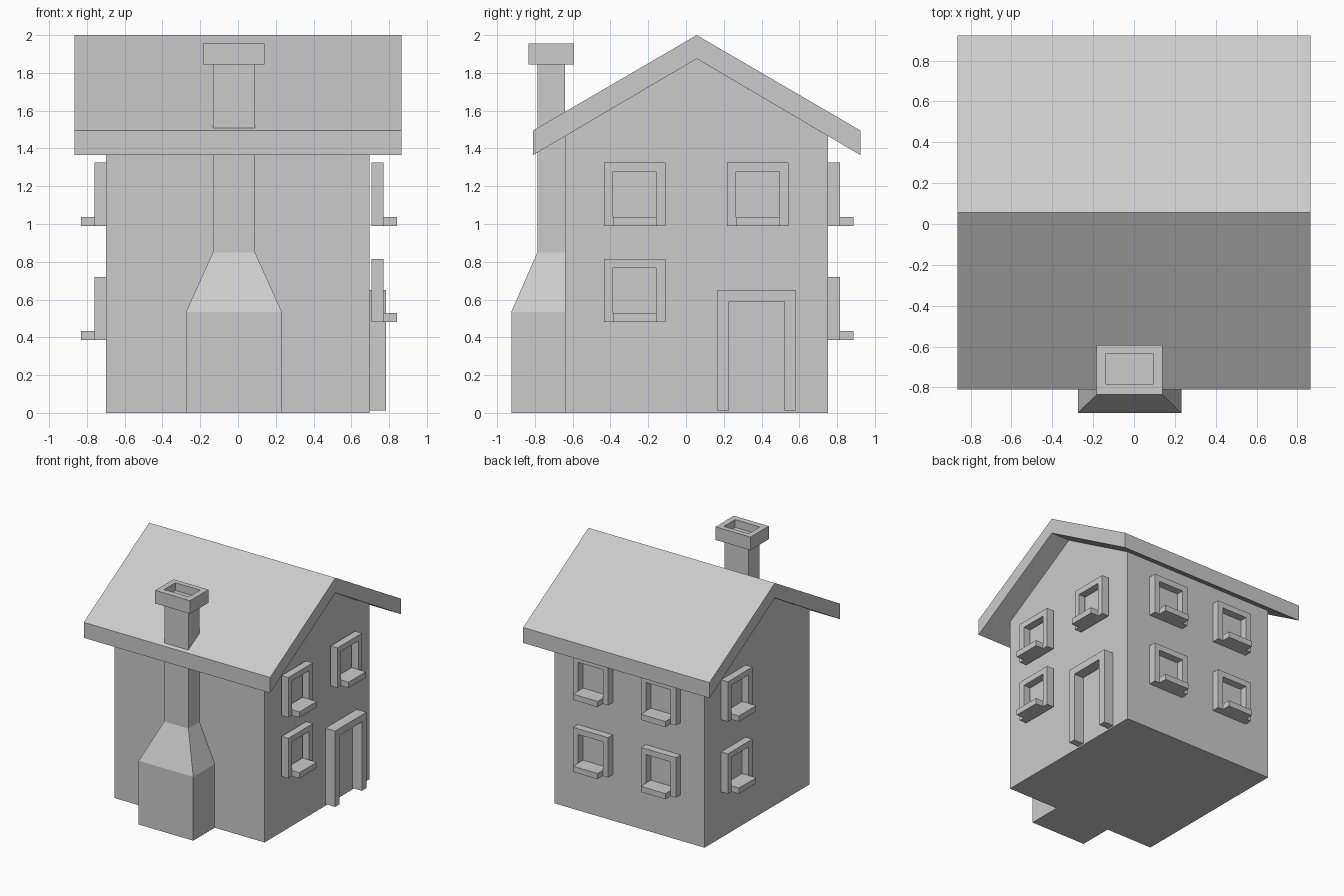
import bpy, bmesh, math
from mathutils import Matrix

if "Cube" in bpy.data.objects:
    bpy.data.objects.remove(bpy.data.objects["Cube"])


def finish(name, bm, mat=None):
    if mat:
        bmesh.ops.transform(bm, matrix=mat, verts=bm.verts)
    bmesh.ops.recalc_face_normals(bm, faces=bm.faces)
    me = bpy.data.meshes.new(name)
    bm.to_mesh(me)
    bm.free()
    ob = bpy.data.objects.new(name, me)
    bpy.context.collection.objects.link(ob)
    return ob


def prism(name, profile, x0, x1, mat=None):
    """Extrude a (y, z) profile along x."""
    bm = bmesh.new()
    f = bm.faces.new([bm.verts.new((x0, y, z)) for y, z in profile])
    ext = bmesh.ops.extrude_face_region(bm, geom=[f])["geom"]
    bmesh.ops.translate(bm, vec=(x1 - x0, 0, 0),
                        verts=[v for v in ext if isinstance(v, bmesh.types.BMVert)])
    return finish(name, bm, mat)


def loft(name, rings):
    """Skin rectangles (x0, x1, y0, y1, z) from first to last and cap both ends."""
    bm = bmesh.new()
    loops = [[bm.verts.new(p) for p in ((a, c, z), (b, c, z), (b, d, z), (a, d, z))]
             for a, b, c, d, z in rings]
    for lo, hi in zip(loops, loops[1:]):
        for i in range(4):
            j = (i + 1) % 4
            bm.faces.new((lo[i], lo[j], hi[j], hi[i]))
    bm.faces.new(loops[0][::-1])
    bm.faces.new(loops[-1])
    return finish(name, bm)


def arch(w, h, t):
    """Upside-down U profile: outer width w, height h, bar thickness t."""
    a, b = w / 2, w / 2 - t
    return [(-a, 0), (-a, h), (a, h), (a, 0), (b, 0), (b, h - t), (-b, h - t), (-b, 0)]


def window(name, x, y, z, angle):
    """Frame and sill, placed on a wall facing the given angle."""
    m = Matrix.Translation((x, y, z)) @ Matrix.Rotation(math.radians(angle), 4, 'Z')
    prism(name + "_frame", arch(0.325, 0.335, 0.048), 0, 0.063, m)
    prism(name + "_sill", [(-.1145, 0), (.1145, 0), (.1145, .048), (-.1145, .048)],
          0, 0.133, m)


# House walls with gables reaching the roof underside
RY = 0.057
prism("walls", [(-.64, 0), (.753, 0), (.753, 1.465), (RY, 1.875), (-.64, 1.465)], -.70, .695)

# Gabled roof slab
prism("roof", [(-.81, 1.365), (-.81, 1.495), (RY, 2.0), (.923, 1.495),
               (.923, 1.365), (RY, 1.875)], -.865, .865)

# Chimney: wide hearth, tapered shoulder, shaft
loft("chimney_stack", [(-.275, .232, -.925, -.62, 0), (-.275, .232, -.925, -.62, .535),
                       (-.133, .09, -.787, -.62, .85)])
loft("chimney_shaft", [(-.133, .09, -.787, -.64, .85), (-.133, .09, -.787, -.64, 1.85)])

# Chimney cap with a recessed opening
loft("chimney_cap", [(-.184, .14, -.835, -.592, 1.845), (-.184, .14, -.835, -.592, 1.955),
                     (-.137, .093, -.783, -.635, 1.955), (-.137, .093, -.783, -.635, 1.89)])

# Door surround on the right wall
prism("door_frame", arch(0.415, 0.637, 0.06), 0, 0.09, Matrix.Translation((.694, .375, .013)))

# Windows: right wall, left wall, back wall
for i, (y, z) in enumerate([(-.272, .99), (.38, .99), (-.272, .48)]):
    window(f"right_window_{i}", .708, y, z, 0)
for i, z in enumerate((.385, .99)):
    window(f"left_window_{i}", -.698, .37, z, 180)
    for j, x in enumerate((-.315, .315)):
        window(f"back_window_{i}_{j}", x, .753, z, 90)
